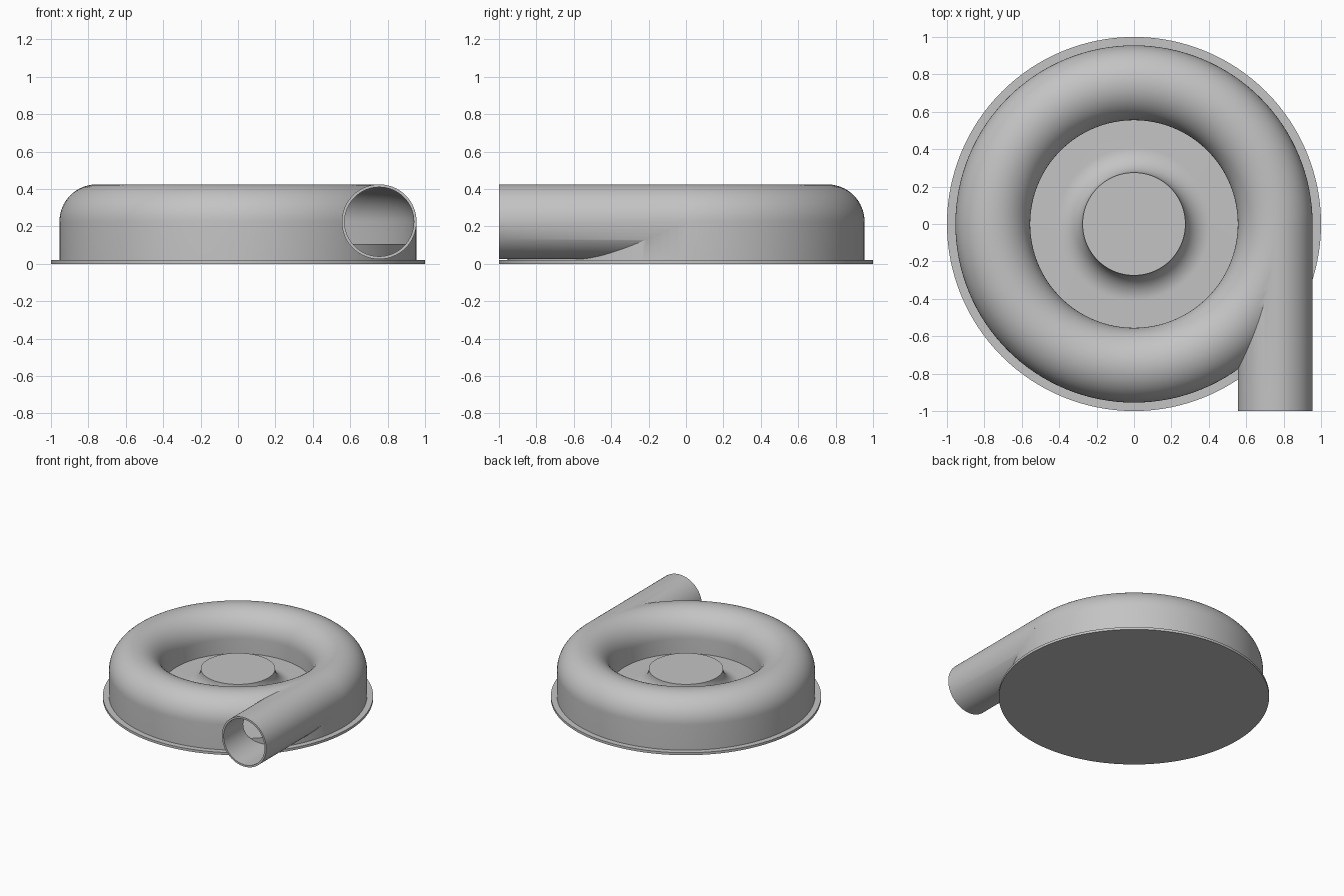
import bpy
import bmesh
from math import sin, cos, pi, radians
from mathutils import Matrix, Vector

if "Cube" in bpy.data.objects:
    bpy.data.objects.remove(bpy.data.objects["Cube"])

RING, TUBE, WALL = 0.755, 0.2, 0.015    # volute centreline, section radius, shell
AXIS_Z, FLOOR_Z, HUB_Z = 0.225, 0.105, 0.24

metal = bpy.data.materials.new("plain grey metal")
metal.use_nodes = True
grey = (0.55, 0.55, 0.55, 1)
metal.diffuse_color = grey
metal.node_tree.nodes["Principled BSDF"].inputs["Base Color"].default_value = grey


def finish(name, bm):
    bmesh.ops.remove_doubles(bm, verts=bm.verts, dist=1e-5)
    bmesh.ops.recalc_face_normals(bm, faces=bm.faces)
    mesh = bpy.data.meshes.new(name)
    bm.to_mesh(mesh)
    bm.free()
    mesh.materials.append(metal)
    obj = bpy.data.objects.new(name, mesh)
    bpy.context.collection.objects.link(obj)
    return obj


def lathe(name, profile, closed=False, steps=128):
    bm = bmesh.new()
    verts = [bm.verts.new((r, 0, z)) for r, z in profile]
    edges = [bm.edges.new(pair) for pair in zip(verts, verts[1:])]
    if closed:
        edges.append(bm.edges.new((verts[-1], verts[0])))
    bmesh.ops.spin(bm, geom=verts + edges, cent=(0, 0, 0), axis=(0, 0, 1),
                   angle=2 * pi, steps=steps, use_merge=True)
    return finish(name, bm)


def arc(cx, cz, radius, start, end, steps):
    angles = [radians(start + (end - start) * i / steps) for i in range(steps + 1)]
    return [(cx + radius * cos(a), cz + radius * sin(a)) for a in angles]


def arch(radius, bottom):
    top = arc(RING, AXIS_Z, radius, 0, 180, 32)
    return [(RING + radius, bottom)] + top + [(RING - radius, bottom)]


def rod(name, radius, y0, y1):
    bm = bmesh.new()
    place = Matrix.Translation(Vector((RING, (y0 + y1) / 2, AXIS_Z))) @ Matrix.Rotation(pi / 2, 4, "X")
    bmesh.ops.create_cone(bm, cap_ends=True, segments=64, radius1=radius,
                          radius2=radius, depth=y1 - y0, matrix=place)
    return finish(name, bm)


def combine(target, tool, operation):
    mod = target.modifiers.new(operation.lower(), "BOOLEAN")
    mod.operation, mod.solver, mod.object = operation, "EXACT", tool
    bpy.context.view_layer.objects.active = target
    bpy.ops.object.modifier_apply(modifier=mod.name)
    bpy.data.objects.remove(tool)


# Thin mounting plate
plate = lathe("base_plate", [(0, 0), (1, 0), (1, 0.02), (0, 0.02)])

# Inner floor with a flared hub
flare = HUB_Z - FLOOR_Z
hub = lathe("floor_and_hub",
            [(0, HUB_Z)] + arc(0.275 + flare, HUB_Z, flare, 180, 270, 16)
            + [(0.935, FLOOR_Z), (0.935, 0.01), (0, 0.01)])

# Hollow ring casing joined to its straight outlet pipe
casing = lathe("casing_and_outlet", arch(TUBE, 0.01), closed=True)
combine(casing, rod("outlet", TUBE, -1, -0.005), "UNION")
combine(casing, lathe("cavity", arch(TUBE - WALL, -0.05), closed=True), "DIFFERENCE")
combine(casing, rod("bore", TUBE - WALL, -1.1, -0.01), "DIFFERENCE")

# Smooth rounded surfaces, crisp rims
bpy.ops.object.select_all(action="DESELECT")
for obj in (plate, hub, casing):
    obj.select_set(True)
bpy.context.view_layer.objects.active = casing
bpy.ops.object.shade_smooth_by_angle(angle=radians(30))
